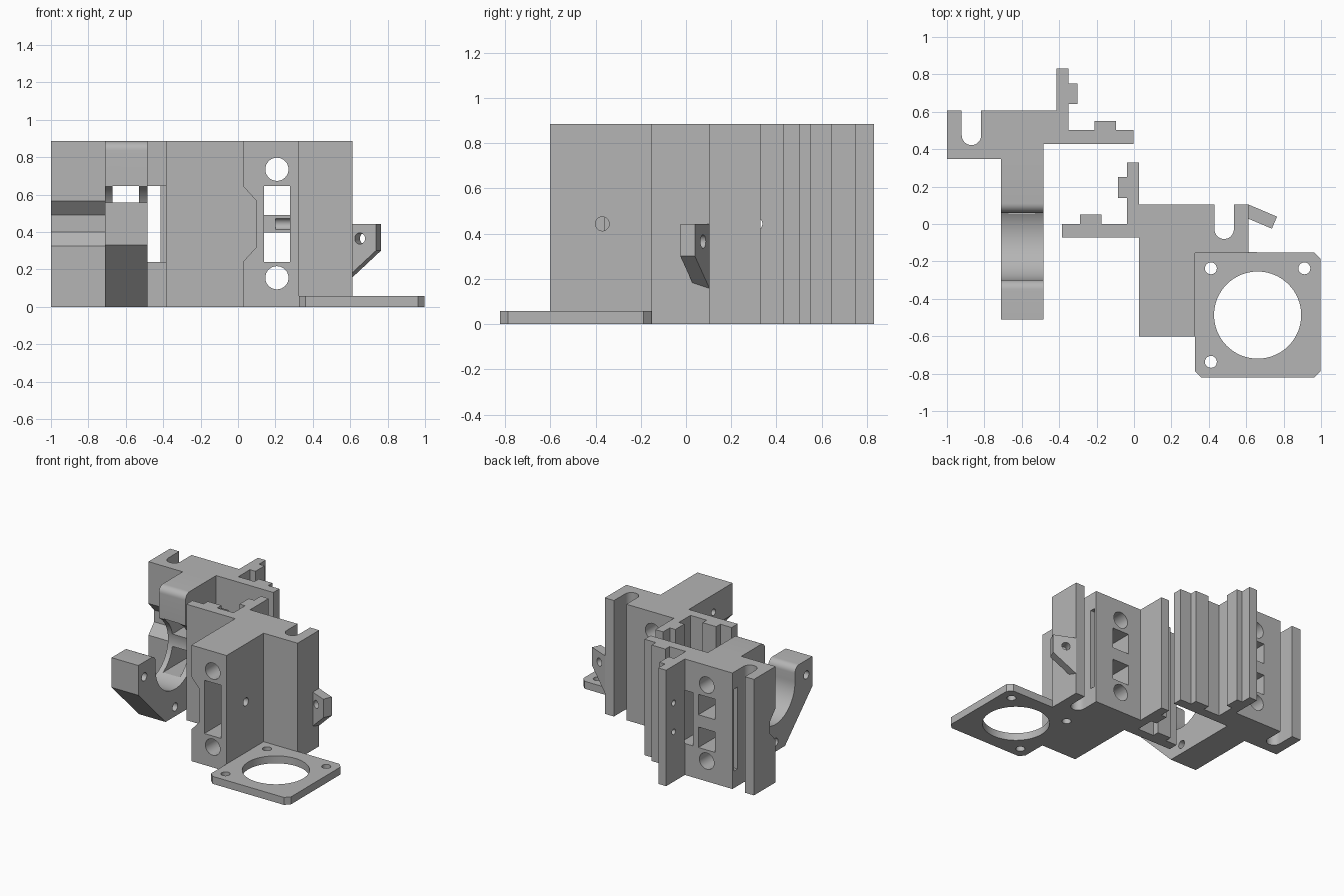
import bpy, bmesh
from math import cos, sin, radians
from mathutils import Matrix

if "Cube" in bpy.data.objects:
    bpy.data.objects.remove(bpy.data.objects["Cube"], do_unlink=True)

grey = bpy.data.materials.new("plain grey plastic")
grey.use_nodes = True
grey.diffuse_color = (0.46, 0.46, 0.46, 1)
grey.node_tree.nodes["Principled BSDF"].inputs["Base Color"].default_value = (0.46, 0.46, 0.46, 1)

H = 0.885      # block height
MID = 0.443    # mid height


def prism(name, pts, axis, lo, hi):
    """Extrude a 2D outline along an axis."""
    place = {"x": lambda a, b: (lo, a, b),
             "y": lambda a, b: (a, lo, b),
             "z": lambda a, b: (a, b, lo)}[axis]
    step = [hi - lo if k == axis else 0 for k in "xyz"]
    bm = bmesh.new()
    face = bm.faces.new([bm.verts.new(place(*p)) for p in pts])
    new = bmesh.ops.extrude_face_region(bm, geom=[face])["geom"]
    bmesh.ops.translate(bm, vec=step, verts=[v for v in new if isinstance(v, bmesh.types.BMVert)])
    bmesh.ops.recalc_face_normals(bm, faces=bm.faces)
    mesh = bpy.data.meshes.new(name)
    bm.to_mesh(mesh)
    bm.free()
    mesh.materials.append(grey)
    ob = bpy.data.objects.new(name, mesh)
    bpy.context.collection.objects.link(ob)
    return ob


def rect(a0, a1, b0, b1):
    return [(a0, b0), (a1, b0), (a1, b1), (a0, b1)]


def arc(a, b, r, start, end, n):
    angles = [radians(start + (end - start) * i / n) for i in range(n + 1)]
    return [(a + r * cos(t), b + r * sin(t)) for t in angles]


def circle(a, b, r, n=32):
    return arc(a, b, r, 0, 360, n)[:-1]


def combine(target, other, operation):
    """Apply a boolean and discard the helper."""
    other.hide_render = True
    mod = target.modifiers.new("boolean", "BOOLEAN")
    mod.operation, mod.solver, mod.object = operation, "EXACT", other
    bpy.context.view_layer.objects.active = target
    bpy.ops.object.modifier_apply(modifier=mod.name)
    bpy.data.objects.remove(other, do_unlink=True)


def cut(target, pts, axis, lo, hi):
    combine(target, prism("cutter", pts, axis, lo, hi), "DIFFERENCE")


def finish(ob):
    bpy.ops.object.select_all(action="DESELECT")
    ob.select_set(True)
    bpy.context.view_layer.objects.active = ob
    bpy.ops.object.shade_smooth_by_angle(angle=radians(30))


# Shared rail outline: ribbed wing, ribbed fin, rod slot
outline = [(-0.385, -0.073), (-0.385, 0), (-0.29, 0), (-0.29, 0.05), (-0.175, 0.05),
           (-0.175, 0), (-0.038, 0), (-0.038, 0.14), (-0.085, 0.14), (-0.085, 0.25),
           (-0.038, 0.25), (-0.038, 0.33), (0.028, 0.33), (0.028, 0.105), (0.43, 0.105)]
outline += arc(0.482, -0.028, 0.052, 180, 360, 16)
outline += [(0.535, 0.105), (0.612, 0.105), (0.612, -0.155), (0.1, -0.155), (0.1, -0.073)]


def mirrored(pts):
    return [(-0.387 - x, y + 0.502) for x, y in pts]


front_block = prism("front_block", outline, "z", 0, H)
rear_block = prism("rear_block", mirrored(outline), "z", 0, H)

# Front block: deep column
combine(front_block, prism("column", rect(0.027, 0.325, -0.602, -0.05), "z", 0, H), "UNION")

# Rear block: arm with round cradle
cy, r = -0.065, 0.235
profile = [(0.5, 0), (-0.18, 0), (-0.51, 0.33), (-0.51, 0.557)]
profile += arc(cy - r - 0.05, 0.507, 0.05, 90, 0, 8)
profile += arc(cy, MID, r, 180, 418, 48)
profile += arc(0.11, H - 0.05, 0.05, 180, 90, 8)
profile += [(0.5, H)]
combine(rear_block, prism("arm", profile, "x", -0.71, -0.485), "UNION")

# Windows, round holes and widened rod slots
for block, cx, slot, y_win, y_hole, y_back in (
        (front_block, 0.208, (0.37, 0.44), -0.7, -0.7, 0.105),
        (rear_block, -0.6, (-0.827, -0.757), 0.0, 0.34, 0.607)):
    for z in (0.24, 0.49):
        cut(block, rect(cx - 0.07, cx + 0.07, z, z + 0.156), "y", y_win, y_back + 0.1)
    for z in (0.155, 0.735):
        cut(block, circle(cx, z, 0.062), "y", y_hole, y_back + 0.1)
    cut(block, rect(*slot, y_back - 0.06, y_back - 0.02), "z", 0.13, H - 0.13)

# Front block: tall pocket, side notch and cross holes
cut(front_block, rect(0.138, 0.278, 0.24, 0.646), "y", -0.7, -0.36)
cut(front_block, [(0.02, 0.233), (0.095, 0.315), (0.095, 0.57), (0.02, 0.653)], "y", -0.7, -0.075)
cut(front_block, circle(-0.37, MID, 0.031, 20), "x", 0.2, 0.4)
cut(front_block, circle(-0.37, 0.75, 0.025, 20), "x", 0, 0.1)

# Rear block: side opening, tie groove, cross holes, fin holes
cut(rear_block, rect(-0.484, -0.38, 0.24, 0.646), "y", 0.38, 0.612)
cut(rear_block, [(0.33, 0.305), (0.415, 0.4), (0.415, 0.49), (0.33, 0.585)], "x", -1.1, -0.71)
for y, z in ((cy - 0.372, MID), (cy + 0.372, MID), (cy, MID - 0.372)):
    cut(rear_block, circle(y, z, 0.031, 20), "x", -0.8, -0.43)
for z in (0.38, 0.6):
    cut(rear_block, circle(0.74, z, 0.022, 16), "x", -0.5, -0.37)

# Fan plate with chamfered corners
c = 0.035
fan_plate = prism("fan_plate", [(0.325, -0.15), (0.325, -0.822 + c), (0.325 + c, -0.822),
                                (0.998 - c, -0.822), (0.998, -0.822 + c),
                                (0.998, -0.152 - c), (0.998 - c, -0.152)], "z", 0, 0.057)
fx, fy = 0.661, -0.487
cut(fan_plate, circle(fx, fy, 0.233, 64), "z", -0.1, 0.2)
for sx, sy in ((-1, 1), (1, 1), (-1, -1)):
    cut(fan_plate, circle(fx + sx * 0.25, fy + sy * 0.25, 0.032, 20), "z", -0.1, 0.2)

# Angled side tab
side_tab = prism("side_tab", [(-0.03, 0.13), (0.168, 0.30), (0.168, 0.442), (-0.03, 0.442)], "y", -0.07, 0)
cut(side_tab, circle(0.075, 0.365, 0.03, 20), "y", -0.2, 0.1)
side_tab.data.transform(Matrix.Translation((0.61, 0.105, 0)) @ Matrix.Rotation(radians(-23), 4, "Z"))
cut(side_tab, rect(0.4, 0.61, -0.2, 0.3), "z", 0, 1)

for ob in (front_block, rear_block, fan_plate, side_tab):
    finish(ob)
